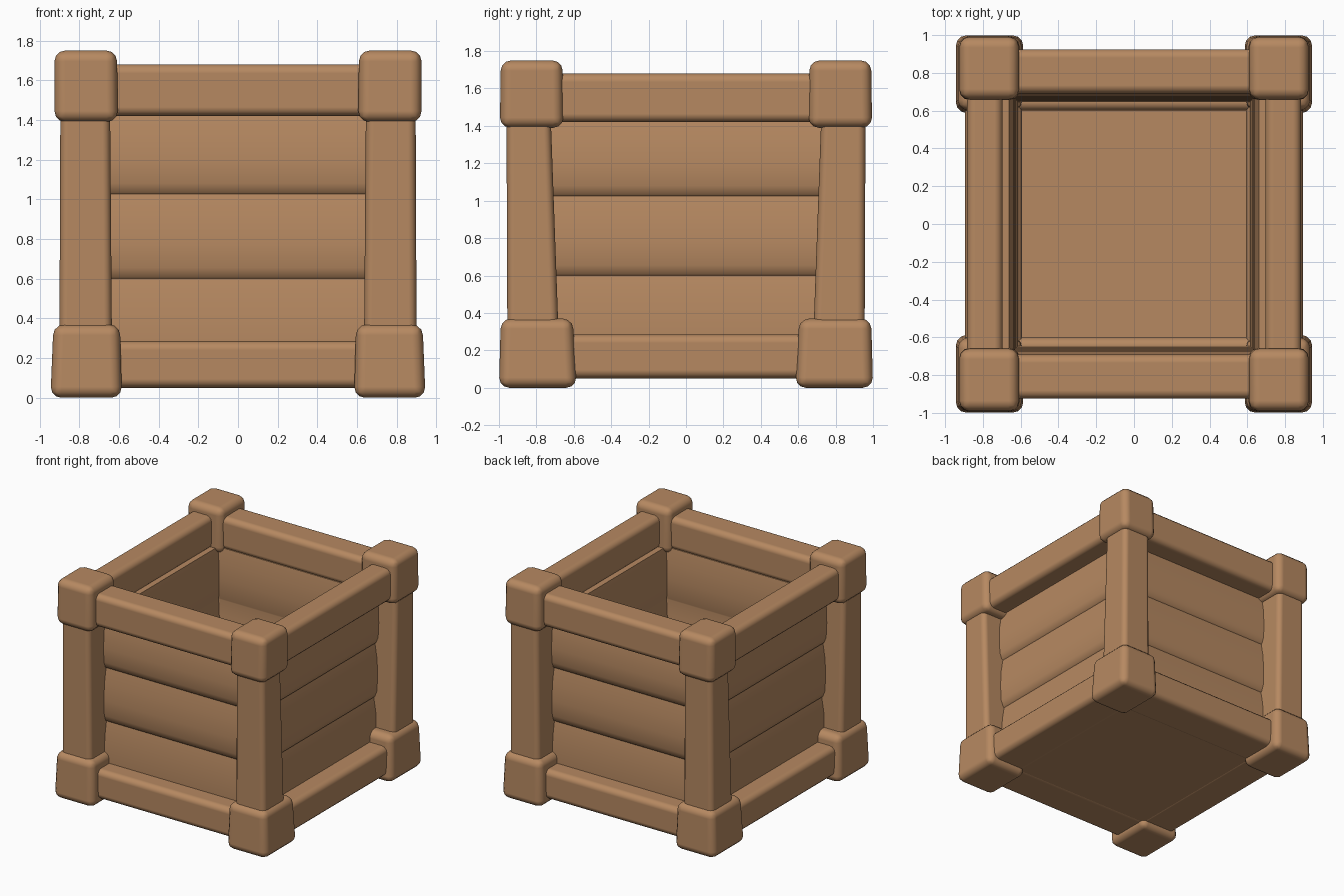
import bpy, bmesh, math

if "Cube" in bpy.data.objects:
    bpy.data.objects.remove(bpy.data.objects["Cube"])

wood = bpy.data.materials.new("brown_wood")
wood.diffuse_color = (0.47, 0.25, 0.12, 1)
wood.use_nodes = True
wood.node_tree.nodes["Principled BSDF"].inputs["Base Color"].default_value = wood.diffuse_color


def finish(bm, name, angle=60):
    """Turn a bmesh into a wooden object, smooth except at sharp edges."""
    bmesh.ops.recalc_face_normals(bm, faces=bm.faces)
    me = bpy.data.meshes.new(name)
    bm.to_mesh(me)
    bm.free()
    me.materials.append(wood)
    ob = bpy.data.objects.new(name, me)
    bpy.context.collection.objects.link(ob)
    bpy.ops.object.select_all(action='DESELECT')
    ob.select_set(True)
    bpy.context.view_layer.objects.active = ob
    bpy.ops.object.shade_smooth_by_angle(angle=math.radians(angle))
    return ob


def block(name, x, y, z, bevel, top_x=None, top_y=None):
    """Rounded block between two limits per axis, with optional other limits on top."""
    bm = bmesh.new()
    bmesh.ops.create_cube(bm, size=1)
    for v in bm.verts:
        up = v.co.z > 0
        xs = top_x if up and top_x else x
        ys = top_y if up and top_y else y
        v.co = (xs[v.co.x > 0], ys[v.co.y > 0], z[up])
    if bevel:
        bmesh.ops.bevel(bm, geom=bm.edges[:], offset=bevel, segments=3,
                        profile=0.5, affect='EDGES')
    ob = finish(bm, name)
    if bevel:
        wn = ob.modifiers.new("weighted", 'WEIGHTED_NORMAL')
        wn.weight = 100
    return ob


def span(s, a, b):
    """Limits a..b, mirrored to the negative side when s is -1."""
    return (a, b) if s > 0 else (-b, -a)


def wall(name, axis, s, outer, inner, half):
    """Wall of three bulging planks: a closed profile extruded along the wall."""
    seams = [0.1, 0.605, 1.03, 1.44]
    out, ins = [], []
    for i, (lo, hi) in enumerate(zip(seams, seams[1:])):
        h = hi - lo
        out += [(outer - 0.02, lo + 0.004), (outer - 0.003, lo + 0.05), (outer, lo + h * 0.4),
                (outer - 0.008, hi - 0.12), (outer - 0.03, hi - 0.004)]
        d = inner + 0.012 * i
        ins += [(d + 0.012, lo + 0.004), (d + 0.002, lo + 0.05), (d, lo + h * 0.4),
                (d + 0.006, hi - 0.12), (d + 0.025, hi - 0.004)]
    profile = out + ins[::-1]
    bm = bmesh.new()
    ends = []
    for t in (-half, half):
        ends.append([bm.verts.new((t, s * d, z) if axis == 'y' else (s * d, t, z))
                     for d, z in profile])
    n = len(profile)
    for i in range(n):
        j = (i + 1) % n
        bm.faces.new((ends[0][i], ends[0][j], ends[1][j], ends[1][i]))
    bm.faces.new(ends[0])
    bm.faces.new(ends[1][::-1])
    return finish(bm, name, 40)


# Corner posts and corner blocks
for sy, fb in ((-1, "front"), (1, "back")):
    for sx, lr in ((-1, "left"), (1, "right")):
        tag = f"{fb}_{lr}"
        block(f"{tag}_post", span(sx, 0.635, 0.90), span(sy, 0.68, 0.955), (0.25, 1.5), 0.04,
              span(sx, 0.645, 0.895), span(sy, 0.725, 0.96))
        block(f"{tag}_top_block", span(sx, 0.605, 0.925), span(sy, 0.655, 0.995),
              (1.39, 1.75), 0.055, span(sx, 0.61, 0.925), span(sy, 0.66, 0.99))
        block(f"{tag}_bottom_block", span(sx, 0.585, 0.945), span(sy, 0.585, 1.0),
              (0.0, 0.37), 0.055, span(sx, 0.595, 0.93), span(sy, 0.605, 0.99))

# Rails and plank walls on the front and back
for s, fb in ((-1, "front"), (1, "back")):
    block(f"{fb}_top_rail", (-0.7, 0.7), span(s, 0.69, 0.925), (1.42, 1.68), 0.045)
    block(f"{fb}_bottom_rail", (-0.7, 0.7), span(s, 0.60, 0.925), (0.05, 0.285), 0.045)
    wall(f"{fb}_planks", 'y', s, 0.78, 0.645, 0.69)

# Rails and plank walls on the left and right
for s, lr in ((-1, "left"), (1, "right")):
    block(f"{lr}_top_rail", span(s, 0.695, 0.885), (-0.75, 0.75), (1.42, 1.68), 0.045)
    block(f"{lr}_bottom_rail", span(s, 0.592, 0.895), (-0.75, 0.75), (0.05, 0.285), 0.045)
    wall(f"{lr}_planks", 'x', s, 0.745, 0.612, 0.73)

# Floor slab
block("floor", (-0.72, 0.72), (-0.72, 0.72), (0.055, 0.11), 0)
